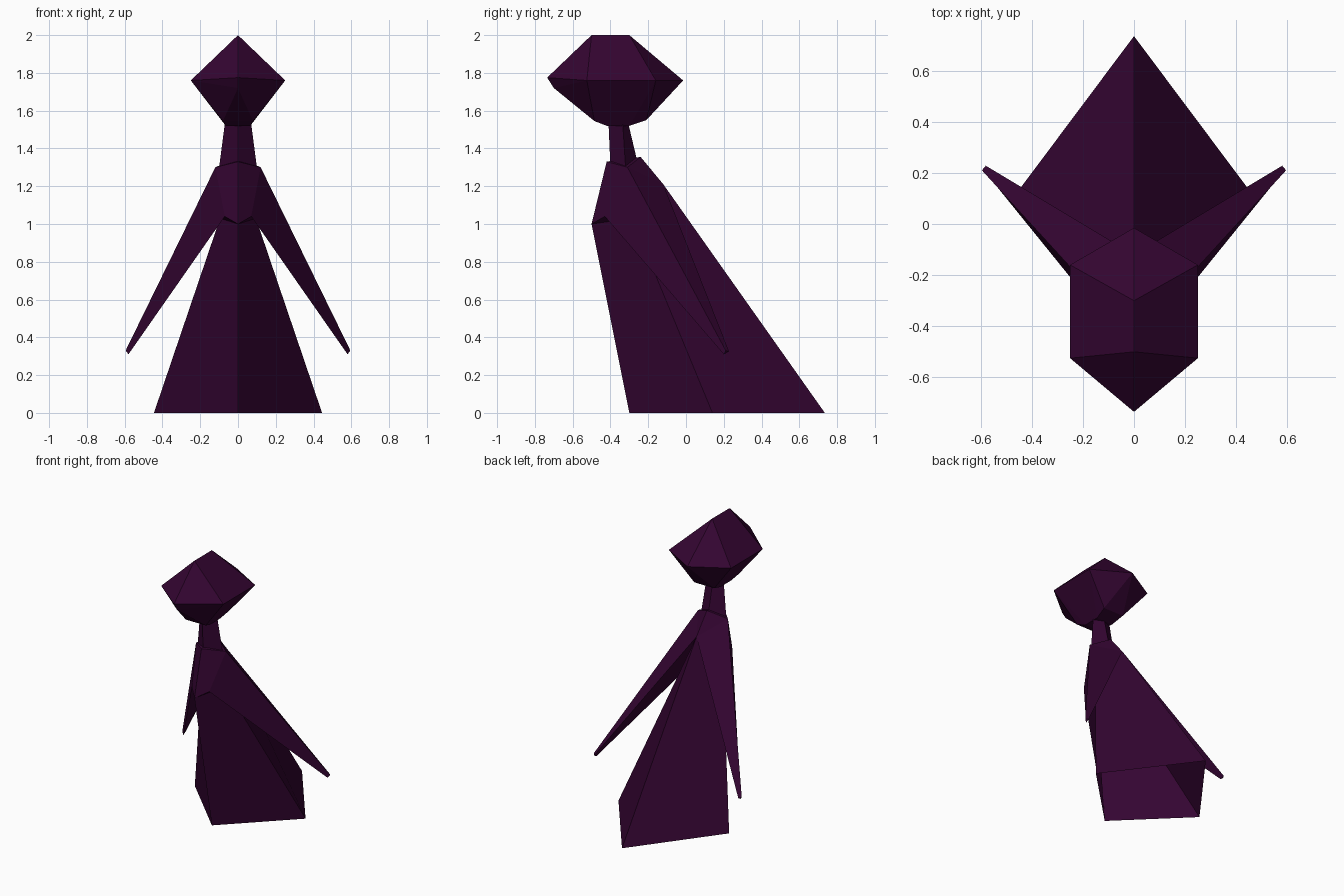
import bpy
import bmesh

cube = bpy.data.objects.get("Cube")
if cube:
    bpy.data.objects.remove(cube, do_unlink=True)

# One dark plum colour for the whole figure
plum = bpy.data.materials.new("dark plum")
plum.use_nodes = True
color = (0.034, 0.0015, 0.031, 1.0)
plum.diffuse_color = color
bsdf = plum.node_tree.nodes["Principled BSDF"]
bsdf.inputs["Base Color"].default_value = color
bsdf.inputs["Roughness"].default_value = 0.8


def finish(name, bm):
    """Turn a bmesh into a flat-shaded object."""
    bmesh.ops.recalc_face_normals(bm, faces=bm.faces)
    mesh = bpy.data.meshes.new(name)
    bm.to_mesh(mesh)
    bm.free()
    mesh.materials.append(plum)
    obj = bpy.data.objects.new(name, mesh)
    bpy.context.collection.objects.link(obj)
    return obj


def mirrored_shell(name, corners, faces):
    """Left half from named corners, mirrored and welded across x = 0."""
    bm = bmesh.new()
    verts = {key: bm.verts.new(p) for key, p in corners.items()}
    for face in faces:
        bm.faces.new([verts[key] for key in face.split()])
    obj = finish(name, bm)
    obj.modifiers.new("Mirror", "MIRROR").use_clip = True


# Robe and arms: one shell, swept back and open underneath
mirrored_shell("robe_and_arms", {
    "hem_front": (0, -0.30, 0), "hem_side": (0.445, 0.14, 0), "hem_back": (0, 0.735, 0),
    "chest": (0, -0.50, 1.0), "upper_back": (0, -0.12, 1.21),
    "collar_front": (0, -0.42, 1.33), "collar_back": (0, -0.24, 1.355),
    "shoulder": (0.12, -0.31, 1.30),
    "arm_front": (0.07, -0.43, 1.04), "armpit": (0.095, -0.285, 1.03),
    "tip_out": (0.595, 0.21, 0.33), "tip_back": (0.58, 0.228, 0.325),
    "tip_front": (0.58, 0.20, 0.31),
}, [
    "hem_front hem_side armpit chest",            # robe front
    "hem_side hem_back upper_back armpit",        # robe back
    "chest arm_front shoulder collar_front",      # upper chest
    "collar_front shoulder collar_back",          # collar
    "collar_back shoulder upper_back",            # shoulder blade
    "shoulder arm_front tip_front tip_out",       # arm front
    "shoulder tip_out tip_back upper_back",       # arm back
    "upper_back tip_back tip_front armpit",       # arm underside
    "chest armpit arm_front",
    "armpit tip_front arm_front",
    "tip_out tip_front tip_back",                 # arm end
])

# Neck: open four-sided taper
mirrored_shell("neck", {
    "low_front": (0, -0.40, 1.30), "low_side": (0.10, -0.32, 1.30), "low_back": (0, -0.255, 1.32),
    "top_front": (0, -0.41, 1.53), "top_side": (0.07, -0.335, 1.53), "top_back": (0, -0.305, 1.53),
}, [
    "low_front low_side top_side top_front",
    "low_side low_back top_back top_side",
])

# Head: faceted gem with a ridge on top and points front and back
bm = bmesh.new()
for x, y, z in (
    (0, -0.50, 2.0), (0, -0.30, 2.0),            # top ridge
    (0, -0.735, 1.775), (0, -0.70, 1.72),        # front point
    (0, -0.015, 1.76),                           # back point
    (0.25, -0.525, 1.76), (0.25, -0.16, 1.76),   # widest corners
    (0.08, -0.485, 1.545), (0.08, -0.21, 1.55),  # jaw
    (0.065, -0.42, 1.52), (0.065, -0.30, 1.52),  # underside
):
    bm.verts.new((x, y, z))
    if x > 0:
        bm.verts.new((-x, y, z))
bmesh.ops.convex_hull(bm, input=bm.verts)
bmesh.ops.dissolve_limit(bm, angle_limit=0.01, verts=bm.verts, edges=bm.edges)
finish("head", bm)
